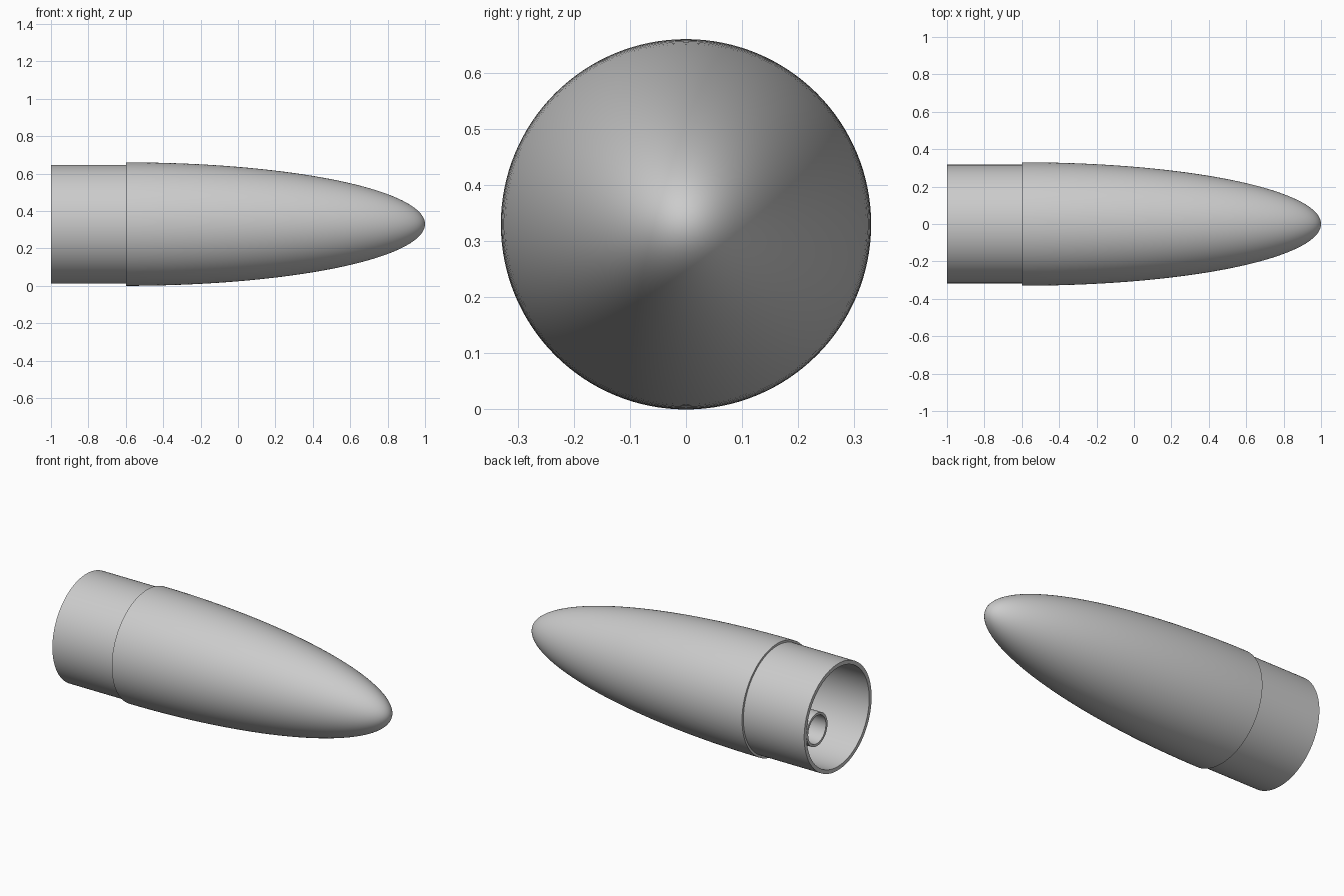
import bpy, bmesh, math
from mathutils import Vector

if "Cube" in bpy.data.objects:
    bpy.data.objects.remove(bpy.data.objects["Cube"])

RADIUS = 0.33
BASE, STEP, TIP = -1.0, -0.6, 1.0

grey = bpy.data.materials.new("light_grey")
grey.use_nodes = True
colour = (0.6, 0.6, 0.6, 1)
grey.diffuse_color = colour
grey.node_tree.nodes["Principled BSDF"].inputs["Base Color"].default_value = colour


def lathe(name, profile, centre, steps, closed=False):
    """Turn an (x, radius) profile around the x axis."""
    bm = bmesh.new()
    verts = [bm.verts.new((x, 0, r)) for x, r in profile]
    edges = [bm.edges.new(pair) for pair in zip(verts, verts[1:])]
    if closed:
        edges.append(bm.edges.new((verts[-1], verts[0])))
    bmesh.ops.spin(bm, geom=verts + edges, cent=(0, 0, 0), axis=(1, 0, 0),
                   angle=math.tau, steps=steps)
    bmesh.ops.remove_doubles(bm, verts=bm.verts, dist=0.00005)
    bmesh.ops.recalc_face_normals(bm, faces=bm.faces)
    mesh = bpy.data.meshes.new(name)
    bm.to_mesh(mesh)
    bm.free()
    mesh.materials.append(grey)
    obj = bpy.data.objects.new(name, mesh)
    obj.location = Vector(centre)
    bpy.context.collection.objects.link(obj)
    bpy.ops.object.select_all(action="DESELECT")
    obj.select_set(True)
    bpy.context.view_layer.objects.active = obj
    bpy.ops.object.shade_smooth_by_angle(angle=math.radians(35))
    return obj


def ogive(tip, radius, count=40):
    """Quarter ellipse from the tip back to the shoulder step."""
    angles = [math.pi / 2 * i / count for i in range(count + 1)]
    return [(STEP + (tip - STEP) * math.cos(a), radius * math.sin(a)) for a in angles]


# Hollow nose with a recessed shoulder sleeve
shoulder, bore = 0.317, 0.294
outer = ogive(TIP, RADIUS)
inner = ogive(TIP - 0.06, bore)
sleeve = [(STEP, shoulder), (BASE, shoulder), (BASE, bore)]
lathe("nose_cone", outer + sleeve + inner[::-1], (0, 0, RADIUS), 128)

# Small open tube fixed against the inside wall of the sleeve
tube_outer, tube_inner = 0.098, 0.083
tube_end = STEP + 0.1
lathe("inner_tube",
      [(BASE, tube_outer), (tube_end, tube_outer), (tube_end, tube_inner), (BASE, tube_inner)],
      (0, 0.196, RADIUS), 64, closed=True)
